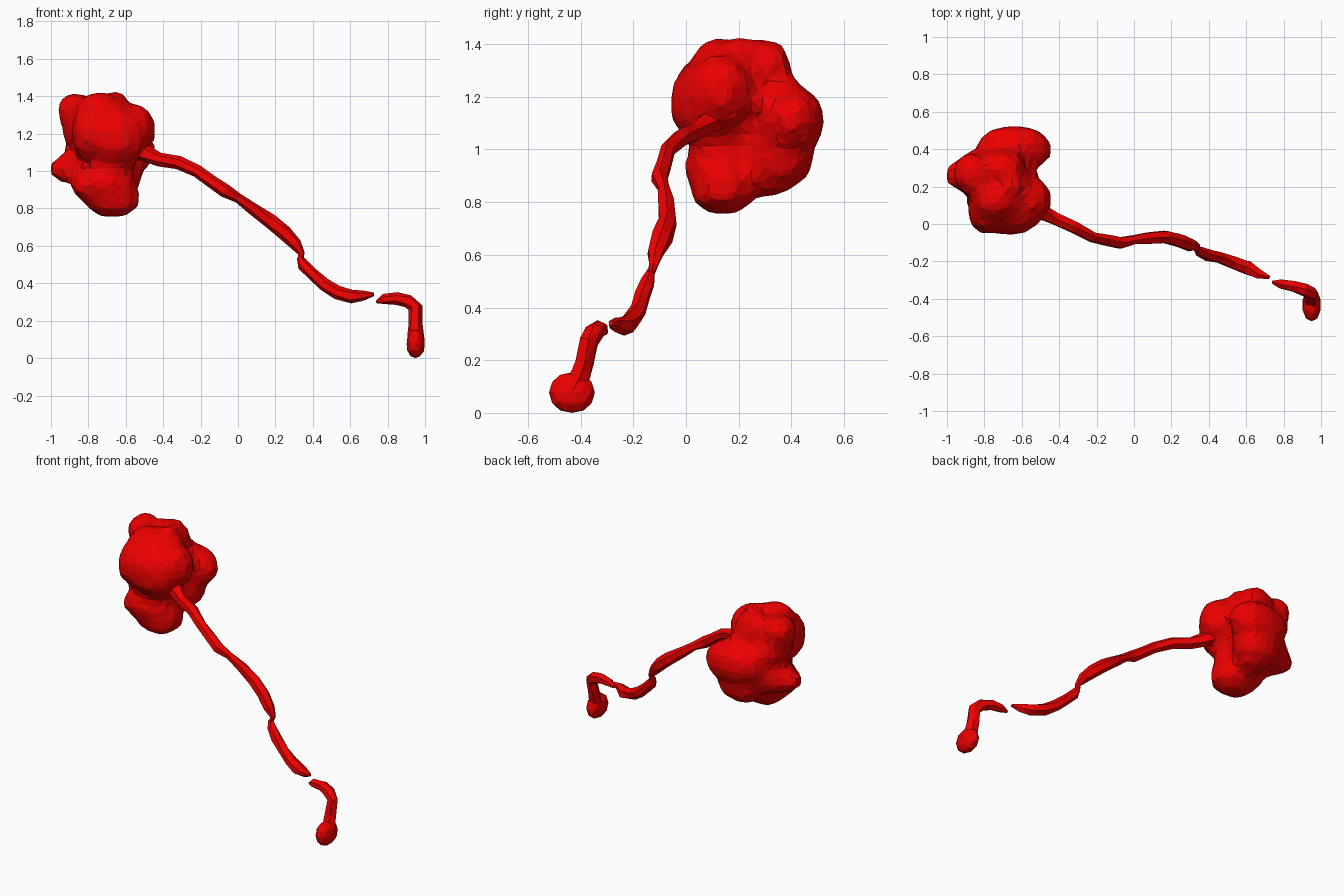
import bpy, bmesh, math, random
from mathutils import Vector, noise

random.seed(4)
red = bpy.data.materials.new("red")
red.diffuse_color = (0.85, 0.0, 0.0, 1)


def finish(bm, name):
    bmesh.ops.recalc_face_normals(bm, faces=bm.faces)
    me = bpy.data.meshes.new(name)
    bm.to_mesh(me)
    bm.free()
    me.materials.append(red)
    ob = bpy.data.objects.new(name, me)
    bpy.context.collection.objects.link(ob)
    return ob


def lobe(bm, c, r, sub=3, rough=0.05):
    # Slightly boxy, uneven ellipsoid
    for v in bmesh.ops.create_icosphere(bm, subdivisions=sub, radius=1)["verts"]:
        d = v.co.normalized()
        k = sum(abs(x) ** 2.2 for x in d) ** (-1 / 2.2)
        k *= 1 + rough * noise.noise(d * 2.5 + Vector(c) * 9)
        v.co = Vector([c[i] + d[i] * k * r[i] for i in range(3)])


def strand(bm, pts, sides=6):
    # Uneven tapered tube: each point is x, y, z, radius
    rings = []
    for i, p in enumerate(pts):
        a, b = pts[max(i - 1, 0)], pts[min(i + 1, len(pts) - 1)]
        t = (Vector(b[:3]) - Vector(a[:3])).normalized()
        u = t.cross(Vector((0, 1, 0))).normalized()
        v = t.cross(u)
        ring = []
        for k in range(sides):
            ang = 2 * math.pi * k / sides
            r = p[3] * random.uniform(0.88, 1.15)
            ring.append(bm.verts.new(Vector(p[:3]) + r * (u * math.cos(ang) + v * math.sin(ang))))
        rings.append(ring)
    for a, b in zip(rings, rings[1:]):
        for k in range(sides):
            n = (k + 1) % sides
            bm.faces.new((a[k], a[n], b[n]))
            bm.faces.new((a[k], b[n], b[k]))
    bm.faces.new(rings[0])
    bm.faces.new(rings[-1])


# Lumpy cluster: overlapping lobes fused into one faceted skin
lobes = [
    ((-0.71, 0.21, 1.10), (0.14, 0.17, 0.22)),   # core
    ((-0.66, 0.09, 1.18), (0.18, 0.15, 0.16)),   # upper front
    ((-0.56, 0.13, 1.22), (0.12, 0.12, 0.14)),   # upper front right
    ((-0.79, 0.08, 1.20), (0.10, 0.135, 0.15)),  # upper front left
    ((-0.74, 0.13, 1.30), (0.13, 0.11, 0.125)),  # left crown
    ((-0.87, 0.27, 1.32), (0.095, 0.11, 0.10)),  # top left
    ((-0.84, 0.28, 1.21), (0.10, 0.12, 0.10)),   # left shoulder
    ((-0.70, 0.30, 1.30), (0.12, 0.10, 0.12)),   # top back
    ((-0.64, 0.21, 1.37), (0.045, 0.05, 0.07)),  # top bump
    ((-0.64, 0.40, 1.11), (0.20, 0.125, 0.13)),  # back
    ((-0.66, 0.36, 0.98), (0.15, 0.125, 0.13)),  # lower back
    ((-0.66, 0.32, 0.92), (0.11, 0.10, 0.10)),   # back underside
    ((-0.72, 0.12, 0.93), (0.18, 0.125, 0.10)),  # lower front
    ((-0.67, 0.14, 0.86), (0.15, 0.125, 0.11)),  # underside
    ((-0.84, 0.27, 1.02), (0.12, 0.12, 0.10)),   # left
    ((-0.92, 0.26, 1.01), (0.09, 0.08, 0.07)),   # left tip
]
bm = bmesh.new()
for c, r in lobes:
    lobe(bm, c, r)
cluster = finish(bm, "lumpy_cluster")
mod = cluster.modifiers.new("fuse", "REMESH")
mod.mode = "VOXEL"
mod.voxel_size = 0.045
cluster.modifiers.new("facets", "TRIANGULATE")

# Upper strand, from the cluster to the first pinch
bm = bmesh.new()
strand(bm, [
    (-0.54, 0.11, 1.11, .05), (-0.48, 0.06, 1.085, .042), (-0.42, 0.025, 1.065, .036),
    (-0.32, -0.02, 1.045, .034), (-0.22, -0.07, 1.00, .031), (-0.14, -0.085, 0.945, .032),
    (-0.07, -0.10, 0.895, .033), (0.00, -0.085, 0.855, .026), (0.08, -0.075, 0.80, .034),
    (0.17, -0.07, 0.73, .038), (0.25, -0.09, 0.67, .04), (0.31, -0.115, 0.61, .034),
    (0.34, -0.125, 0.56, .018), (0.335, -0.13, 0.535, .015)])
finish(bm, "upper_strand")

# Middle strand, ending in a point
bm = bmesh.new()
strand(bm, [
    (0.33, -0.13, 0.54, .015), (0.35, -0.145, 0.50, .03), (0.40, -0.165, 0.45, .034),
    (0.46, -0.18, 0.39, .034), (0.53, -0.21, 0.35, .036), (0.61, -0.235, 0.33, .038),
    (0.67, -0.27, 0.335, .028), (0.725, -0.285, 0.34, .01)])
finish(bm, "middle_strand")

# Lower strand, bending down to the rounded foot
bm = bmesh.new()
strand(bm, [
    (0.74, -0.31, 0.30, .008), (0.78, -0.32, 0.315, .025), (0.85, -0.335, 0.32, .032),
    (0.91, -0.35, 0.305, .035), (0.95, -0.37, 0.27, .036), (0.945, -0.385, 0.19, .036),
    (0.945, -0.405, 0.13, .042), (0.95, -0.43, 0.08, .045)])
finish(bm, "lower_strand")

# Rounded foot
bm = bmesh.new()
lobe(bm, (0.95, -0.433, 0.077), (0.05, 0.087, 0.077), 2, 0)
finish(bm, "foot")
